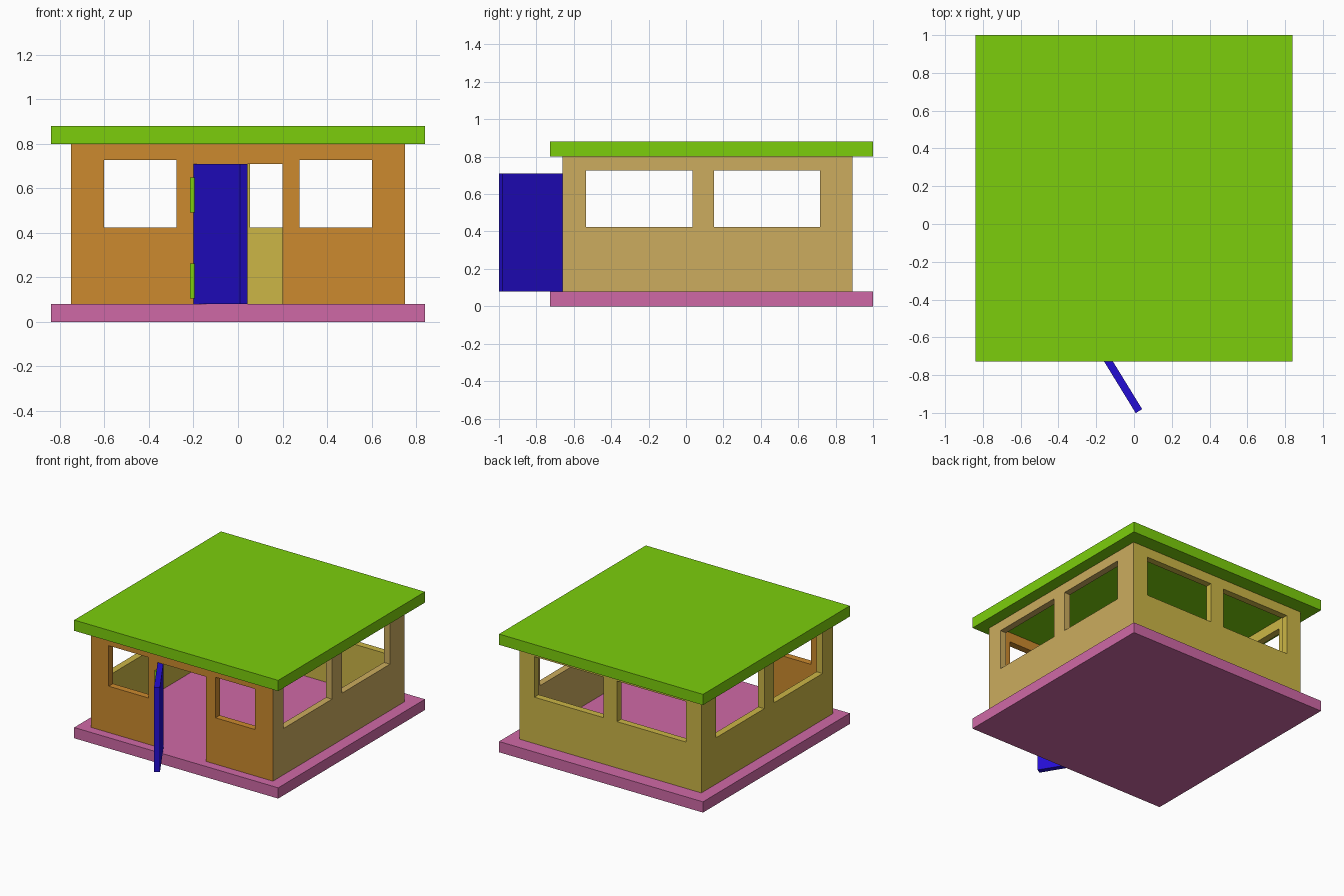
import bpy
import bmesh
from math import radians
from mathutils import Matrix

cube = bpy.data.objects.get("Cube")
if cube:
    bpy.data.objects.remove(cube, do_unlink=True)


def material(name, r, g, b):
    """Flat material from 0-255 screen values, stored as linear colour."""
    lin = [((c / 255 + 0.055) / 1.055) ** 2.4 if c > 10 else c / 255 / 12.92 for c in (r, g, b)]
    mat = bpy.data.materials.new(name)
    mat.use_nodes = True
    mat.diffuse_color = (*lin, 1)
    mat.node_tree.nodes["Principled BSDF"].inputs["Base Color"].default_value = (*lin, 1)
    return mat


green = material("lime_green", 124, 206, 12)
pink = material("pink", 207, 105, 166)
orange = material("orange", 204, 138, 46)
tan = material("tan", 204, 172, 94)
yellow = material("mustard_yellow", 204, 182, 70)
blue = material("deep_blue", 36, 13, 212)


def finish(bm, name, mat, matrix=Matrix()):
    bmesh.ops.recalc_face_normals(bm, faces=bm.faces)
    mesh = bpy.data.meshes.new(name)
    bm.to_mesh(mesh)
    bm.free()
    mesh.materials.append(mat)
    obj = bpy.data.objects.new(name, mesh)
    obj.matrix_world = matrix
    bpy.context.collection.objects.link(obj)
    return obj


def box(name, lo, hi, mat, matrix=Matrix()):
    bm = bmesh.new()
    bmesh.ops.create_cube(bm, size=1)
    for v in bm.verts:
        v.co = [a + (b - a) * (c + 0.5) for a, b, c in zip(lo, hi, v.co)]
    return finish(bm, name, mat, matrix)


# Main dimensions
FLOOR, TOP = 0.08, 0.80
SILL, HEAD = 0.425, 0.727
HALF_X, FRONT, BACK = 0.75, -0.66, 0.89
MID_Y = (FRONT + BACK) / 2
HALF_Y = (BACK - FRONT) / 2
THICK = 0.05


def wall(name, half, openings, mat, location, turn):
    """Panel with rectangular openings (x0, x1, z0, z1) and mitred ends."""
    xs = sorted({-half, half, *(x for o in openings for x in o[:2])})
    zs = sorted({FLOOR, TOP, *(z for o in openings for z in o[2:])})
    bm = bmesh.new()
    verts = {}

    def vert(i, j, inner):
        key = (i, j, inner)
        if key not in verts:
            x = xs[i]
            if inner and abs(x) == half:
                x -= THICK if x > 0 else -THICK
            verts[key] = bm.verts.new((x, THICK * inner, zs[j]))
        return verts[key]

    def solid(i, j):
        if not (0 <= i < len(xs) - 1 and 0 <= j < len(zs) - 1):
            return False
        x, z = (xs[i] + xs[i + 1]) / 2, (zs[j] + zs[j + 1]) / 2
        return not any(a < x < b and c < z < d for a, b, c, d in openings)

    for i in range(len(xs) - 1):
        for j in range(len(zs) - 1):
            if not solid(i, j):
                continue
            ring = [(i, j), (i + 1, j), (i + 1, j + 1), (i, j + 1)]
            for inner in (0, 1):
                bm.faces.new([vert(*p, inner) for p in ring])
            # Reveals and outer edges
            near = [(i, j - 1), (i + 1, j), (i, j + 1), (i - 1, j)]
            for k, cell in enumerate(near):
                if not solid(*cell):
                    p, q = ring[k], ring[(k + 1) % 4]
                    bm.faces.new([vert(*p, 0), vert(*q, 0), vert(*q, 1), vert(*p, 1)])
    matrix = Matrix.Translation(location) @ Matrix.Rotation(radians(turn), 4, "Z")
    return finish(bm, name, mat, matrix)


def windows(*spans):
    return [(a, b, SILL, HEAD) for a, b in spans]


# Floor slab and flat roof
for slab, base, mat in (("floor_slab", 0, pink), ("roof", TOP, green)):
    box(slab, (-0.84, -0.727, base), (0.84, 1.0, base + FLOOR), mat)

# Four walls
doorway = (-0.2, 0.2, FLOOR, 0.71)
side = [(-0.535, 0.035), (0.15, 0.717)]
wall("front_wall", HALF_X, windows((-0.603, -0.277), (0.277, 0.603)) + [doorway],
     orange, (0, FRONT, 0), 0)
wall("back_wall", HALF_X, windows((-0.625, -0.055), (0.055, 0.625)),
     yellow, (0, BACK, 0), 180)
wall("left_wall", HALF_Y, windows(*((a - MID_Y, b - MID_Y) for a, b in side)),
     tan, (HALF_X, MID_Y, 0), 90)
wall("right_wall", HALF_Y, windows(*((MID_Y - b, MID_Y - a) for a, b in side)),
     yellow, (-HALF_X, MID_Y, 0), -90)

# Door swung open on its corner
swing = Matrix.Translation((-0.2, FRONT, 0)) @ Matrix.Rotation(radians(-58.5), 4, "Z")
box("door", (0, 0, FLOOR), (0.4, 0.04, 0.71), blue, swing)

# Hinges
for label, low in (("lower", 0.105), ("upper", 0.492)):
    box(label + "_hinge", (-0.216, FRONT - 0.015, low), (-0.195, FRONT + 0.01, low + 0.157), green)
